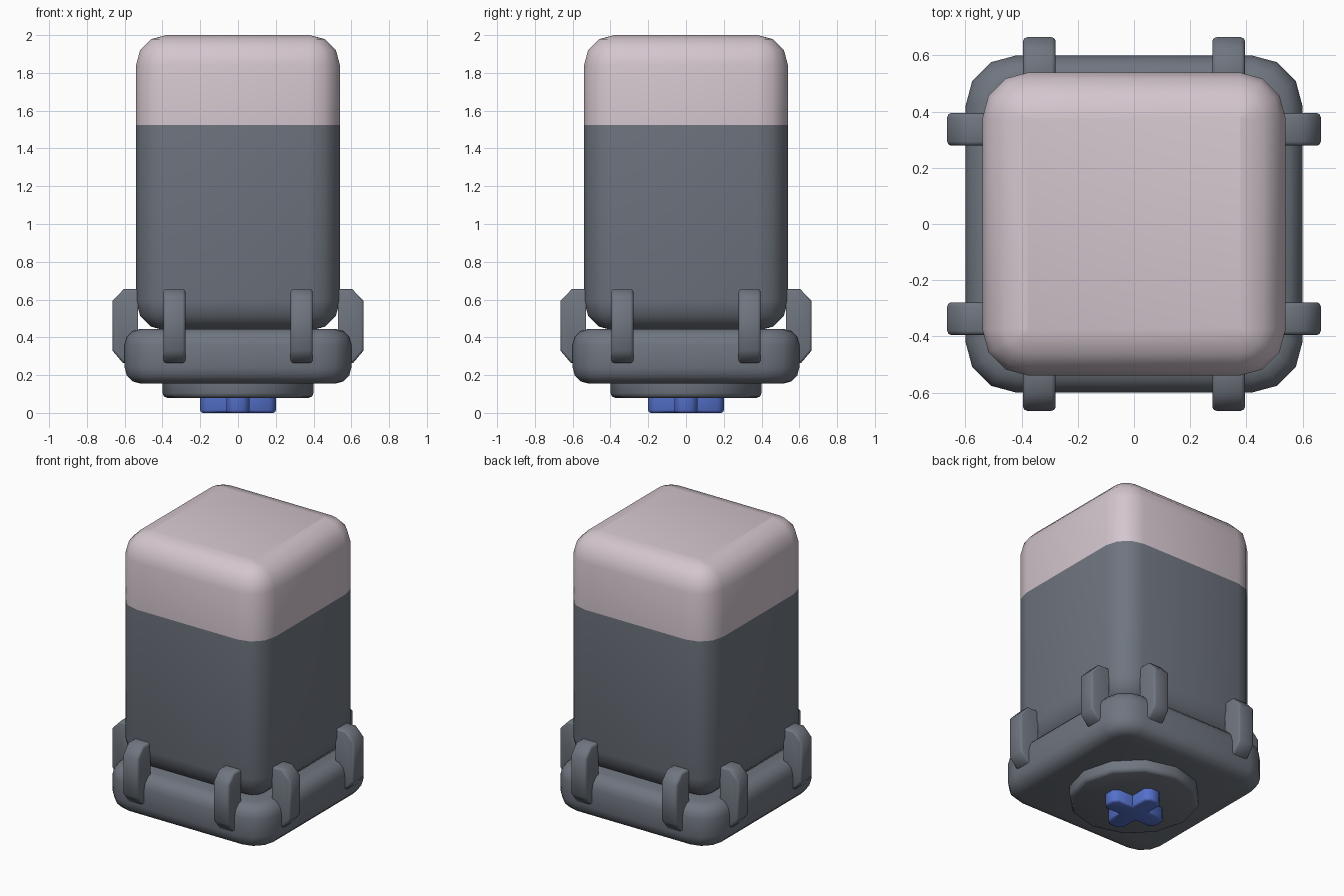
import bpy, bmesh, math
from mathutils import Matrix

if "Cube" in bpy.data.objects:
    bpy.data.objects.remove(bpy.data.objects["Cube"])


def material(name, rgb):
    m = bpy.data.materials.new(name)
    m.diffuse_color = (*rgb, 1)
    m.use_nodes = True
    m.node_tree.nodes["Principled BSDF"].inputs["Base Color"].default_value = m.diffuse_color
    return m


GREY = material("slate grey", (0.16, 0.18, 0.215))
PINK = material("pale pink", (0.66, 0.565, 0.62))
BLUE = material("blue", (0.09, 0.165, 0.60))


def finish(name, bm, *mats):
    bmesh.ops.remove_doubles(bm, verts=bm.verts, dist=1e-4)
    bmesh.ops.recalc_face_normals(bm, faces=bm.faces)
    me = bpy.data.meshes.new(name)
    bm.to_mesh(me)
    bm.free()
    for m in mats:
        me.materials.append(m)
    ob = bpy.data.objects.new(name, me)
    bpy.context.collection.objects.link(ob)
    return ob


def loft(rings):
    """Bridge a stack of closed loops and cap both ends."""
    bm = bmesh.new()
    vs = [[bm.verts.new(p) for p in r] for r in rings]
    n = len(vs[0])
    for a, b in zip(vs, vs[1:]):
        for i in range(n):
            j = (i + 1) % n
            bm.faces.new((a[i], a[j], b[j], b[i]))
    bm.faces.new(vs[0][::-1])
    bm.faces.new(vs[-1])
    return bm


def rounded_square(half, r, z, seg=3):
    r = max(r, 0.004)
    pts = []
    for k, (sx, sy) in enumerate(((1, 1), (-1, 1), (-1, -1), (1, -1))):
        for i in range(seg + 1):
            a = math.pi / 2 * (k + i / seg)
            pts.append((sx * (half - r) + r * math.cos(a),
                        sy * (half - r) + r * math.sin(a), z))
    return pts


def rounded_block(half, corner, z0, z1, edge, extra=(), seg=3):
    """Square block with rounded uprights and rounded top and bottom rims."""
    prof = []
    for i in range(seg + 1):
        a = math.pi / 2 * i / seg
        prof.append((edge * (1 - math.sin(a)), z0 + edge * (1 - math.cos(a))))
    prof += [(0, z) for z in extra]
    for i in range(seg + 1):
        a = math.pi / 2 * i / seg
        prof.append((edge * (1 - math.cos(a)), z1 - edge * (1 - math.sin(a))))
    return loft([rounded_square(half - d, corner - d, z) for d, z in prof])


# Main body, pink above the colour line
SPLIT = 1.525
bm = rounded_block(0.54, 0.165, 0.435, 2.0, 0.16, extra=(SPLIT,))
for f in bm.faces:
    f.material_index = int(f.calc_center_median().z > SPLIT)
finish("body", bm, GREY, PINK)

# Base collar
finish("base_collar", rounded_block(0.60, 0.18, 0.155, 0.445, 0.085), GREY)

# Eight clips: side profile (outward distance, height) extruded in width
PROFILE = ((0.50, 0.265), (0.61, 0.265), (0.665, 0.33),
           (0.665, 0.592), (0.605, 0.655), (0.53, 0.655), (0.53, 0.44), (0.50, 0.44))
for k in range(4):
    for s in (-1, 1):
        c = 0.337 * s
        bm = loft([[(c + w, -d, z) for d, z in PROFILE] for w in (-0.058, 0.058)])
        edges = [e for e in bm.edges
                 if max(abs(v.co.y) for v in e.verts) > 0.55
                 and abs(e.verts[0].co.x - e.verts[1].co.x) < 1e-4]
        bmesh.ops.bevel(bm, geom=edges, offset=0.014, segments=2,
                        profile=0.5, affect='EDGES')
        bm.transform(Matrix.Rotation(k * math.pi / 2, 4, 'Z'))
        finish(f"clip_{k}_{'left' if s < 0 else 'right'}", bm, GREY)

# Round foot under the base
finish("round_foot", loft([
    [(r * math.cos(math.tau * i / 12), r * math.sin(math.tau * i / 12), z)
     for i in range(12)]
    for r, z in ((0.375, 0.08), (0.392, 0.087), (0.40, 0.105), (0.40, 0.17))]), GREY)

# Blue cross stem: one outline with chamfered arm ends
L, W, C = 0.20, 0.062, 0.03
outline = []
for k in range(4):
    ca, sa = ((1, 0), (0, 1), (-1, 0), (0, -1))[k]
    for x, y in ((W, -W), (L - C, -W), (L, -W + C), (L, W - C), (L - C, W)):
        outline.append((x * ca - y * sa, x * sa + y * ca))
bm = bmesh.new()
base = bm.faces.new([bm.verts.new((x, y, 0.09)) for x, y in outline])
ext = bmesh.ops.extrude_face_region(bm, geom=[base])
for v in [g for g in ext["geom"] if isinstance(g, bmesh.types.BMVert)]:
    v.co.z = 0.0
rim = [e for e in bm.edges if all(v.co.z < 0.001 for v in e.verts)]
bmesh.ops.bevel(bm, geom=rim, offset=0.014, segments=2, profile=0.5, affect='EDGES')
finish("cross_stem", bm, BLUE)

# Smooth shading that keeps hard edges
for ob in bpy.context.collection.objects:
    ob.select_set(True)
    bpy.context.view_layer.objects.active = ob
bpy.ops.object.shade_smooth_by_angle(angle=math.radians(46))
